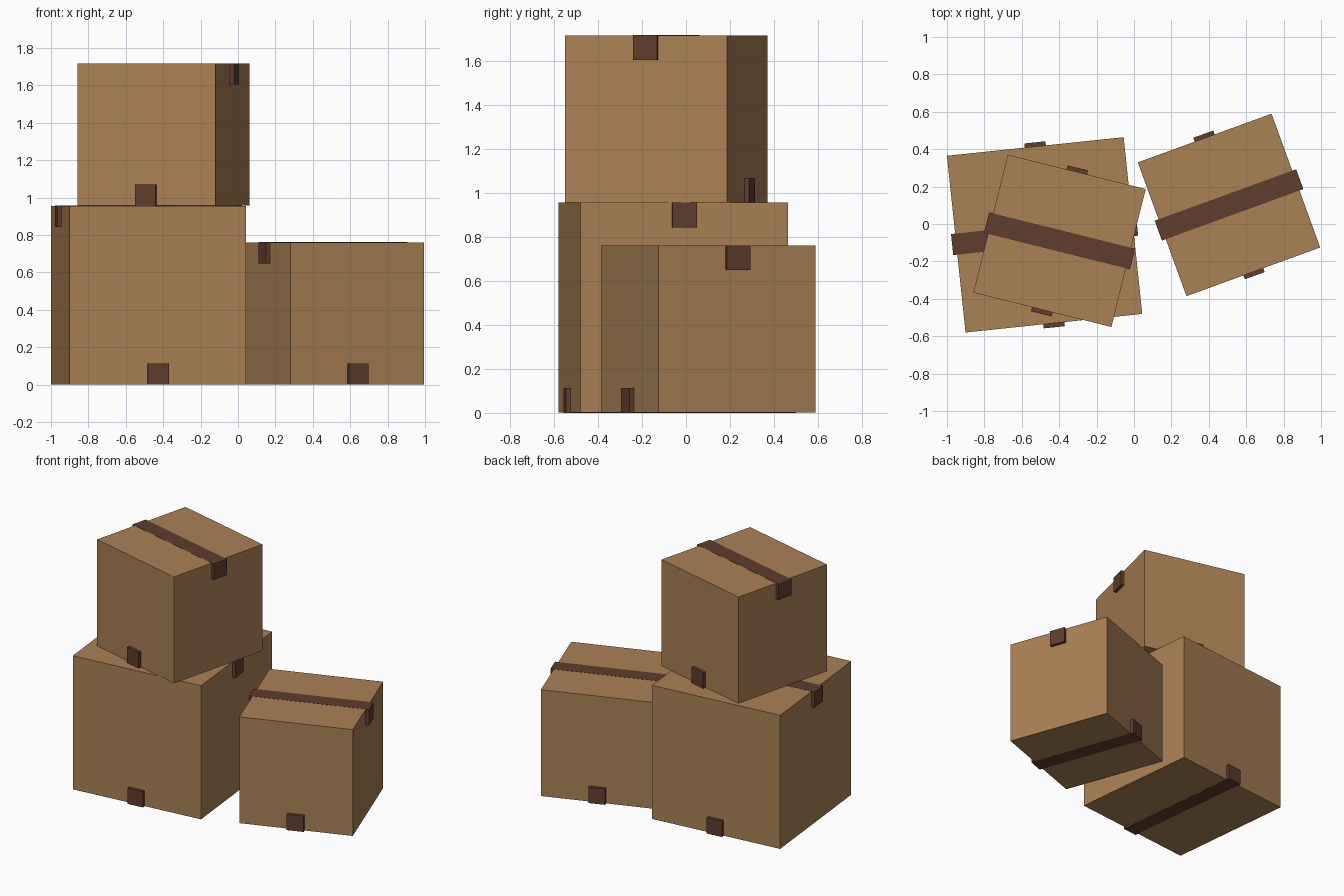
import bpy
from math import radians
from mathutils import Matrix, Vector

if "Cube" in bpy.data.objects:
    bpy.data.objects.remove(bpy.data.objects["Cube"], do_unlink=True)


def make_material(name, color):
    mat = bpy.data.materials.new(name)
    mat.use_nodes = True
    mat.diffuse_color = color
    mat.node_tree.nodes["Principled BSDF"].inputs["Base Color"].default_value = color
    return mat


CARDBOARD = make_material("cardboard", (0.40, 0.22, 0.09, 1))
TAPE = make_material("brown tape", (0.115, 0.048, 0.026, 1))
TAPE_WIDTH = 0.113
TAPE_OVERHANG = 0.022
TAPE_LIFT = 0.001


def add_block(name, size, offset, placement, mat):
    """Block with its base centred on offset, in the placed box's own axes."""
    bpy.ops.mesh.primitive_cube_add(size=1)
    block = bpy.context.object
    block.name = block.data.name = name
    block.data.transform(Matrix.Translation(offset + Vector((0, 0, size[2] / 2)))
                         @ Matrix.Diagonal((*size, 1)))
    block.data.materials.append(mat)
    block.matrix_world = placement
    return block


def add_carton(name, side, height, location, turn):
    placement = Matrix.Translation(location) @ Matrix.Rotation(radians(turn), 4, "Z")
    length = side + 2 * TAPE_OVERHANG

    # Cardboard body
    add_block(name, (side, side, height - 2 * TAPE_LIFT),
              Vector((0, 0, TAPE_LIFT)), placement, CARDBOARD)
    # Tape over the lid, folded down the left and right sides
    add_block(name + "_top_tape", (length, TAPE_WIDTH, TAPE_WIDTH),
              Vector((0, 0, height - TAPE_WIDTH)), placement, TAPE)
    # Tape under the base, folded up the front and back
    add_block(name + "_bottom_tape", (TAPE_WIDTH, length, TAPE_WIDTH),
              Vector((0, 0, 0)), placement, TAPE)


add_carton("large_box", 0.95, 0.957, (-0.478, -0.058, 0), 6)
add_carton("side_box", 0.761, 0.762, (0.508, 0.102, 0), 20)
add_carton("upper_box", 0.76, 0.762, (-0.398, -0.09, 0.956), -14)
